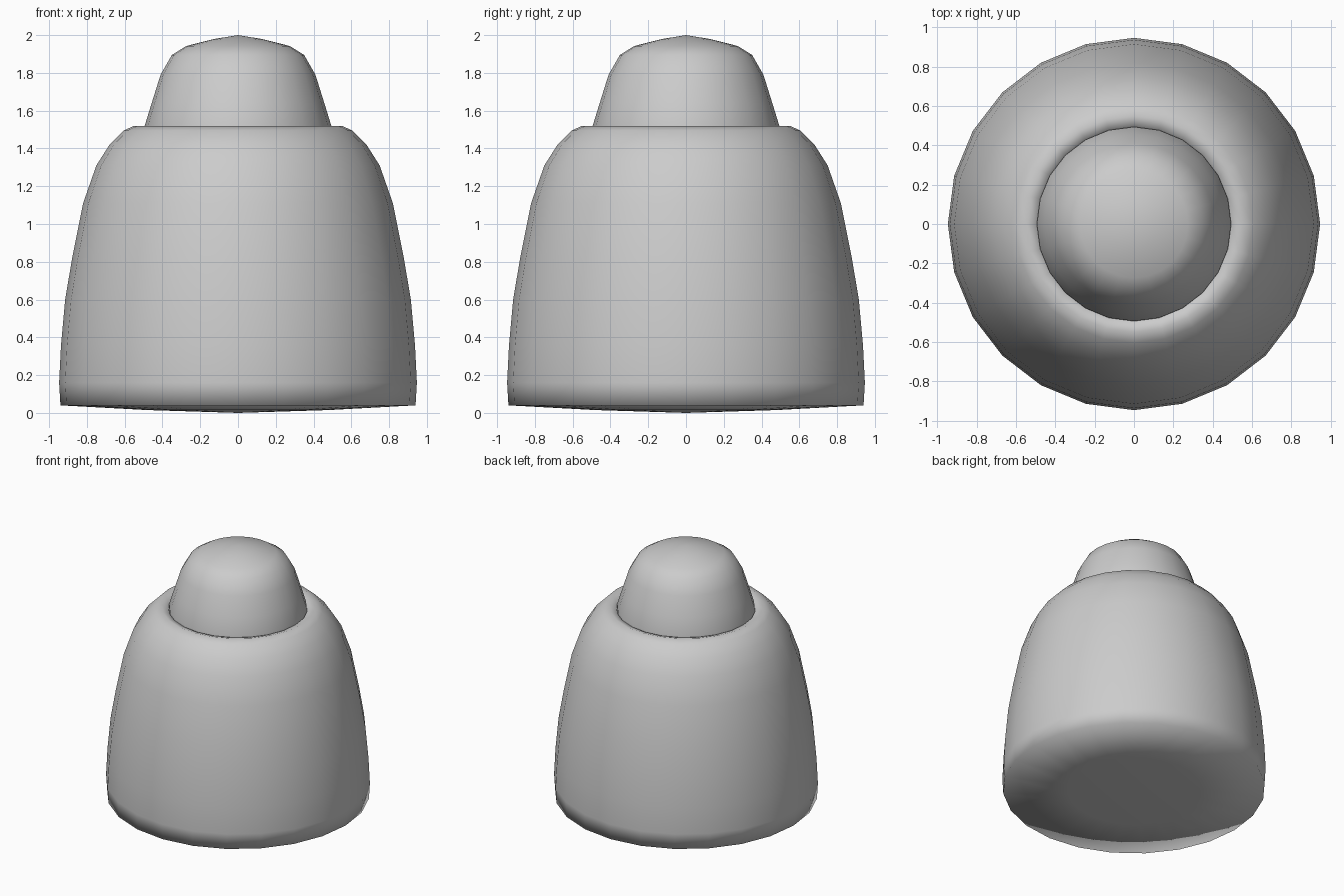
import bpy, bmesh, math

if "Cube" in bpy.data.objects:
    bpy.data.objects.remove(bpy.data.objects["Cube"])

SIDES = 24


def lathe(name, profile):
    """Revolve an (r, z) profile around z; r = 0 points become poles."""
    bm = bmesh.new()
    rings = []
    for r, z in profile:
        if r == 0:
            rings.append([bm.verts.new((0, 0, z))] * SIDES)
        else:
            rings.append([bm.verts.new((r * math.cos(2 * math.pi * i / SIDES),
                                        r * math.sin(2 * math.pi * i / SIDES), z))
                          for i in range(SIDES)])
    for low, high in zip(rings, rings[1:]):
        for i in range(SIDES):
            j = (i + 1) % SIDES
            corners = list(dict.fromkeys((low[i], low[j], high[j], high[i])))
            bm.faces.new(corners).smooth = True
    mesh = bpy.data.meshes.new(name)
    bm.to_mesh(mesh)
    bm.free()
    obj = bpy.data.objects.new(name, mesh)
    bpy.context.collection.objects.link(obj)
    return obj


# Bell-shaped body: shallow domed underside, tapering wall, rim dipping in at the top
lathe("body", [(0, 0), (0.48, 0.015), (0.94, 0.04), (0.947, 0.16), (0.937, 0.36),
               (0.915, 0.6), (0.878, 0.82), (0.82, 1.11), (0.75, 1.31),
               (0.68, 1.42), (0.605, 1.495), (0.55, 1.52), (0.5, 1.505), (0.475, 1.46)])

# Rounded cap sitting inside the rim
lathe("cap", [(0.495, 1.47), (0.494, 1.52), (0.457, 1.64), (0.41, 1.79),
              (0.35, 1.895), (0.275, 1.942), (0.13, 1.979), (0, 2.0)])
